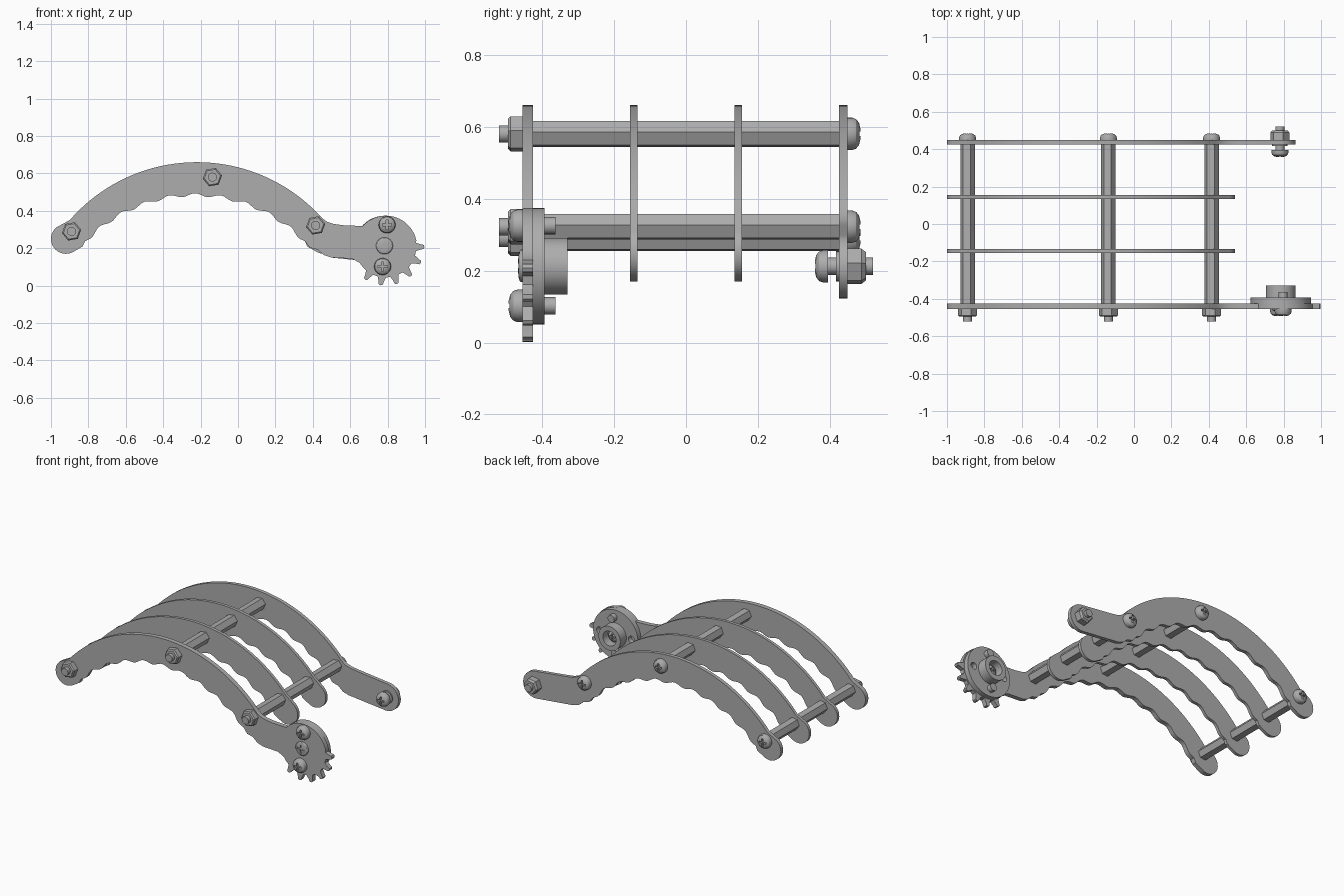
import bpy, bmesh
from math import sin, cos, pi, radians

cube = bpy.data.objects.get("Cube")
if cube:
    bpy.data.objects.remove(cube, do_unlink=True)

grey = bpy.data.materials.new("plain grey")
grey.use_nodes = True
GREY = (0.42, 0.42, 0.42, 1)
grey.diffuse_color = GREY
grey.node_tree.nodes["Principled BSDF"].inputs["Base Color"].default_value = GREY
parts = []


def add(name, data, loc=(0, 0, 0)):
    ob = bpy.data.objects.new(name, data)
    ob.location = loc
    bpy.context.collection.objects.link(ob)
    parts.append(ob)
    return ob


def finish(name, bm, loc=(0, 0, 0)):
    bmesh.ops.recalc_face_normals(bm, faces=bm.faces)
    me = bpy.data.meshes.new(name)
    bm.to_mesh(me)
    bm.free()
    me.materials.append(grey)
    return add(name, me, loc)


def lathe(name, profile, x=0, z=0, sides=32, turn=0):
    """Solid turned about the y axis from (radius, y) pairs, capped at both ends."""
    bm = bmesh.new()
    rings = []
    for r, y in profile:
        angles = [2 * pi * i / sides + radians(turn) for i in range(sides)]
        rings.append([bm.verts.new((r * cos(a), y, r * sin(a))) for a in angles])
    for a, b in zip(rings, rings[1:]):
        for i in range(sides):
            j = (i + 1) % sides
            bm.faces.new((a[i], a[j], b[j], b[i]))
    bm.faces.new(rings[0])
    bm.faces.new(rings[-1])
    return finish(name, bm, (x, 0, z))


def rod(name, x, z, r, y0, y1, sides=24, turn=0):
    return lathe(name, [(r, y0), (r, y1)], x, z, sides, turn)


def box(size, loc):
    bm = bmesh.new()
    bmesh.ops.create_cube(bm, size=1)
    bmesh.ops.scale(bm, vec=size, verts=bm.verts)
    return finish("cutter", bm, loc)


def cut(ob, cutter):
    """Subtract the cutter for good and delete it."""
    mod = ob.modifiers.new("cut", 'BOOLEAN')
    mod.operation = 'DIFFERENCE'
    mod.object = cutter
    deps = bpy.context.evaluated_depsgraph_get()
    me = bpy.data.meshes.new_from_object(ob.evaluated_get(deps))
    ob.modifiers.clear()
    ob.data = me
    parts.remove(cutter)
    bpy.data.objects.remove(cutter, do_unlink=True)


def arc(cx, cz, r, a0, a1, n):
    """Points on an arc, angles in degrees from +x."""
    angles = [radians(a0 + (a1 - a0) * i / n) for i in range(n + 1)]
    return [(cx + r * cos(a), cz + r * sin(a)) for a in angles]


def plate(name, outline, y0, y1):
    bm = bmesh.new()
    face = bm.faces.new([bm.verts.new((x, y0, z)) for x, z in outline])
    new = bmesh.ops.extrude_face_region(bm, geom=[face])["geom"]
    verts = [v for v in new if isinstance(v, bmesh.types.BMVert)]
    bmesh.ops.translate(bm, vec=(0, y1 - y0, 0), verts=verts)
    return finish(name, bm)


# Shared edges of the curved plates
outer = arc(-0.22, -0.24, 0.9, 139, 42, 40)
scallops = []
for i in range(111):
    a = 46 - 92 * i / 110
    r = 0.815 + 0.009 * cos(2 * pi * a / 9.6)
    scallops.append((-0.23 + r * sin(radians(a)), -0.33 + r * cos(radians(a))))
tip = [(-0.83, 0.21)] + arc(-0.92, 0.25, 0.08, -60, -230, 16)
neck_top = [(0.475, 0.342), (0.51, 0.33), (0.56, 0.323)]
neck_bottom = [(0.5, 0.15), (0.46, 0.163), (0.425, 0.193), (0.385, 0.202)]

# Front plate with its part gear
GX, GZ = 0.79, 0.207
gear = arc(GX, GZ, 0.167, 138, 12, 24)
for k in range(6):
    mid = -24.4 * k
    for r, da in ((0.163, 8), (0.185, 4.5), (0.203, 3), (0.207, 0),
                  (0.203, -3), (0.185, -4.5), (0.163, -8)):
        gear += arc(GX, GZ, r, mid + da, 0, 1)[:1]
gear += arc(GX, GZ, 0.163, -136, -148, 2)
plate("front_plate", outer + neck_top + [(0.63, 0.32)] + gear
      + [(0.61, 0.144), (0.56, 0.147)] + neck_bottom + scallops + tip,
      -0.455, -0.425)

# Two short middle plates
short_end = arc(0.46, 0.25, 0.08, 50, -120, 16) + [(0.37, 0.21)]
for name, y in (("front_middle_plate", -0.145), ("back_middle_plate", 0.145)):
    plate(name, outer + short_end + scallops + tip, y - 0.01, y + 0.01)

# Back plate with a rounded arm
arm_end = arc(0.775, 0.21, 0.088, 85, -95, 20)
plate("back_plate", outer + neck_top + arm_end + neck_bottom + scallops + tip,
      0.425, 0.449)

# Domed screw head with a cross recess, reused for every screw
head = lathe("screw_head", [(0.045, 0), (0.045, 0.014), (0.041, 0.025),
                            (0.031, 0.033), (0.016, 0.037)])
cut(head, box((0.05, 0.03, 0.012), (0, 0.036, 0)))
cut(head, box((0.012, 0.03, 0.05), (0, 0.036, 0)))
head_mesh = head.data
parts.remove(head)
bpy.data.objects.remove(head, do_unlink=True)


def screw_head(name, x, y, z, back=True, depth=1, width=1):
    ob = add(name, head_mesh, (x, y, z))
    ob.scale = (width, depth, width)
    ob.rotation_euler.z = 0 if back else pi
    return ob


# Hexagonal spacers, each with a stud and nut in front and a screw behind
for name, x, z in (("tip", -0.89, 0.29), ("crown", -0.137, 0.58), ("neck", 0.415, 0.322)):
    rod(name + "_spacer", x, z, 0.039, -0.425, 0.425, 6, 7)
    rod(name + "_stud", x, z, 0.024, -0.52, -0.45)
    lathe(name + "_nut", [(0.052, -0.455), (0.052, -0.488), (0.044, -0.495)],
          x, z, 6, 10)
    screw_head(name + "_screw", x, 0.448, z)

# Hub behind the gear, with a hollow boss and two open side holes
hub = lathe("gear_hub", [(0.162, -0.425), (0.162, -0.393), (0.079, -0.393),
                         (0.079, -0.33), (0.048, -0.33), (0.048, -0.385)],
            0.785, 0.212, 48)
for side in (-1, 1):
    cut(hub, rod("cutter", 0.785 + side * 0.115, 0.212, 0.022, -0.45, -0.35))
screw_head("hub_inner_screw", 0.785, -0.387, 0.212, True, 0.8, 0.8)

# Gear screws
for name, x, z in (("upper", 0.797, 0.325), ("lower", 0.773, 0.102)):
    screw_head(name + "_gear_screw", x, -0.454, z, False, 1.05)
    rod(name + "_gear_screw_shank", x, z, 0.024, -0.46, -0.363)
screw_head("centre_gear_screw", 0.783, -0.454, 0.213, False, 0.35)

# Pivot bolt at the end of the back arm
PX, PZ = 0.78, 0.212
screw_head("pivot_screw", PX, 0.395, PZ, False)
rod("pivot_shank", PX, PZ, 0.024, 0.39, 0.52)
rod("pivot_washer", PX, PZ, 0.042, 0.417, 0.426)
lathe("pivot_nut", [(0.052, 0.448), (0.052, 0.488), (0.042, 0.5)], PX, PZ, 6, 10)

# Smooth the round parts, keep real edges sharp
for ob in bpy.context.selected_objects:
    ob.select_set(False)
for ob in parts:
    ob.select_set(True)
bpy.context.view_layer.objects.active = parts[0]
bpy.ops.object.shade_smooth_by_angle(angle=radians(30))
